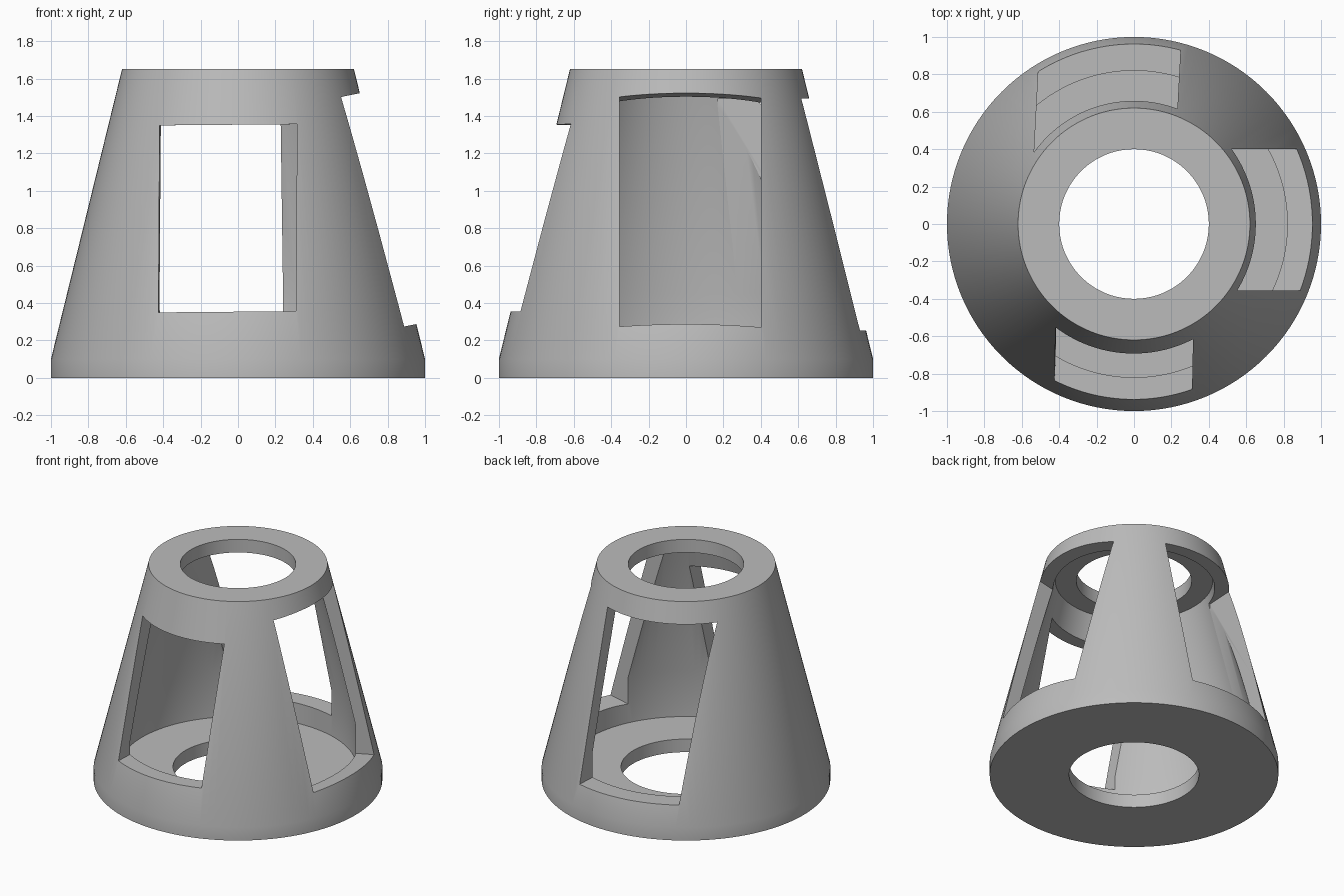
import bpy, bmesh, math
from mathutils import Matrix, Vector

cube = bpy.data.objects.get("Cube")
if cube:
    bpy.data.objects.remove(cube, do_unlink=True)

grey = bpy.data.materials.new("plain grey")
grey.use_nodes = True
COLOUR = (0.5, 0.5, 0.5, 1)
grey.diffuse_color = COLOUR
grey.node_tree.nodes["Principled BSDF"].inputs["Base Color"].default_value = COLOUR


def add_object(name, bm):
    bmesh.ops.recalc_face_normals(bm, faces=bm.faces)
    mesh = bpy.data.meshes.new(name)
    bm.to_mesh(mesh)
    bm.free()
    mesh.materials.append(grey)
    obj = bpy.data.objects.new(name, mesh)
    bpy.context.collection.objects.link(obj)
    return obj


def lathe(name, profile, steps=128):
    """Revolve a closed (radius, height) profile around z."""
    bm = bmesh.new()
    verts = [bm.verts.new((r, 0, z)) for r, z in profile]
    edges = [bm.edges.new((a, b)) for a, b in zip(verts, verts[1:] + verts[:1])]
    bmesh.ops.spin(bm, geom=verts + edges, cent=(0, 0, 0), axis=(0, 0, 1),
                   angle=math.tau, steps=steps, use_merge=True)
    bmesh.ops.remove_doubles(bm, verts=bm.verts, dist=1e-4)
    return add_object(name, bm)


def window_cutter(name, centre, size, turn=0, tilt=0):
    """Box turned about z and tilted about y, in degrees."""
    bm = bmesh.new()
    place = (Matrix.Translation(centre)
             @ Matrix.Rotation(math.radians(turn), 4, 'Z')
             @ Matrix.Rotation(math.radians(tilt), 4, 'Y')
             @ Matrix.Diagonal(Vector(size)).to_4x4())
    bmesh.ops.create_cube(bm, size=1, matrix=place)
    return add_object(name, bm)


# Hollow tapered housing with holes in the floor and the lid
housing = lathe("tapered_housing", [
    (0.45, 0), (1, 0), (1, 0.1), (0.62, 1.65), (0.4, 1.65),
    (0.4, 1.55), (0.545, 1.55), (0.82, 0.45), (0.82, 0.1), (0.45, 0.1)])

# Window openings: front, back and left
cutters = [
    window_cutter("front_window", (-0.056, -0.75, 0.853), (0.737, 1.2, 1.0), -3, -0.5),
    window_cutter("back_window", (-0.138, 0.75, 0.873), (0.753, 1.2, 1.24), -3),
    window_cutter("left_window", (0.75, 0.022, 0.894), (0.8, 0.757, 1.27), 0, -11.5),
]
bpy.ops.object.select_all(action='DESELECT')
housing.select_set(True)
bpy.context.view_layer.objects.active = housing
for cutter in cutters:
    cutter.hide_render = True
    cut = housing.modifiers.new(cutter.name, 'BOOLEAN')
    cut.operation = 'DIFFERENCE'
    cut.solver = 'EXACT'
    cut.object = cutter
    bpy.ops.object.modifier_apply(modifier=cut.name)
    bpy.data.objects.remove(cutter, do_unlink=True)

# Round walls shade smooth, rims and openings stay crisp
bpy.ops.object.shade_smooth_by_angle(angle=math.radians(30))
